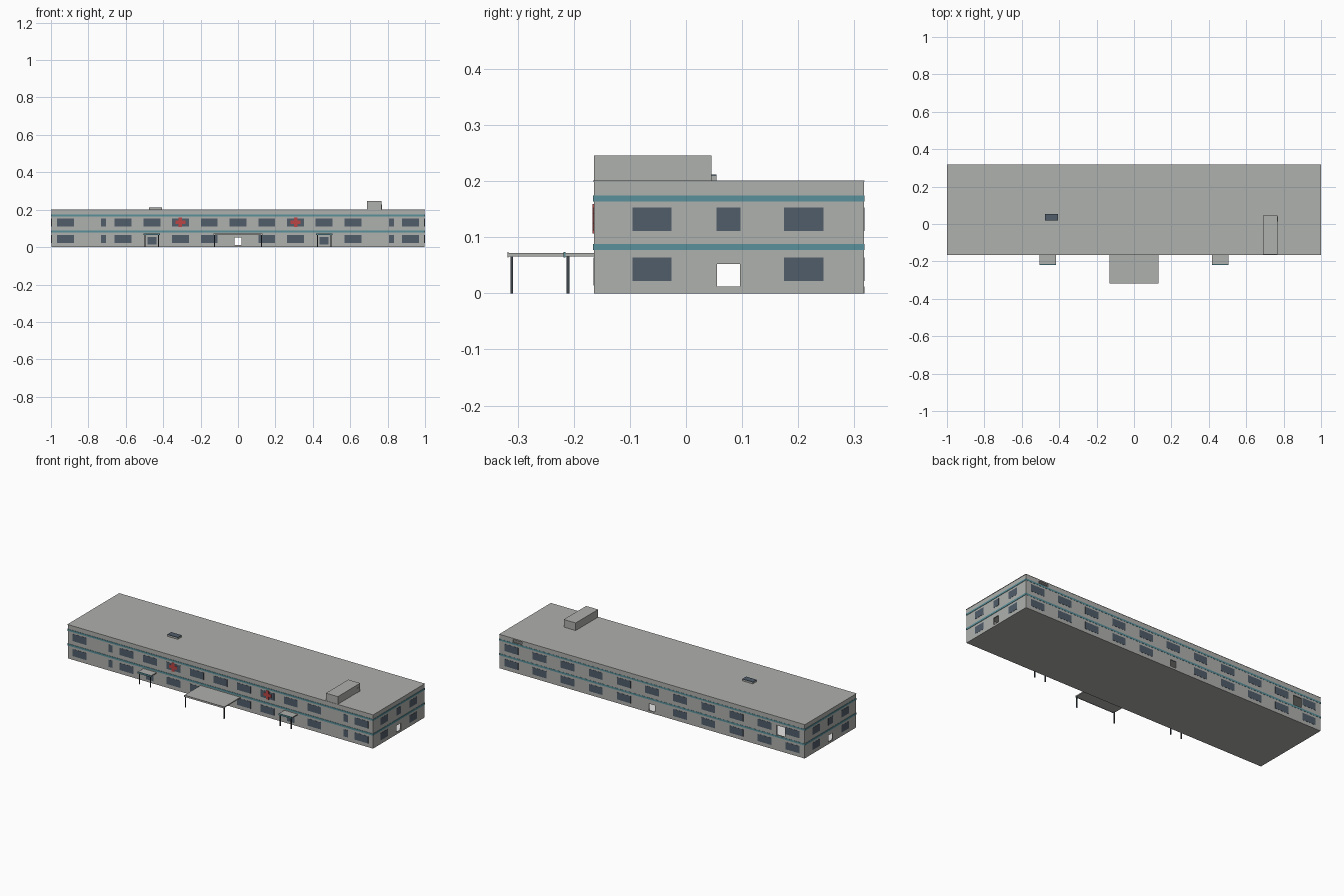
import bpy

if "Cube" in bpy.data.objects:
    bpy.data.objects.remove(bpy.data.objects["Cube"])


def material(name, rgb):
    m = bpy.data.materials.new(name)
    m.diffuse_color = (*rgb, 1)
    m.use_nodes = True
    m.node_tree.nodes["Principled BSDF"].inputs["Base Color"].default_value = m.diffuse_color
    return m


WALL = material("wall grey", (0.43, 0.44, 0.42))
GLASS = material("slate glass", (0.08, 0.11, 0.145))
TEAL = material("teal", (0.10, 0.28, 0.325))
RED = material("red", (0.50, 0.06, 0.06))
DARK = material("dark metal", (0.05, 0.06, 0.075))
WHITE = material("white floor", (0.9, 0.9, 0.9))

X, Y0, Y1, H = 0.998, -0.164, 0.317, 0.20


def boxes(name, mat, spans):
    """One mesh made of axis-aligned boxes (x0, x1, y0, y1, z0, z1)."""
    verts, faces = [], []
    for s in spans:
        n = len(verts)
        verts += [(x, y, z) for x in s[0:2] for y in s[2:4] for z in s[4:6]]
        faces += [[n + i for i in f] for f in (
            (0, 1, 3, 2), (4, 6, 7, 5), (0, 4, 5, 1),
            (2, 3, 7, 6), (0, 2, 6, 4), (1, 5, 7, 3))]
    me = bpy.data.meshes.new(name)
    me.from_pydata(verts, [], faces)
    me.materials.append(mat)
    ob = bpy.data.objects.new(name, me)
    bpy.context.collection.objects.link(ob)
    return ob


def cut(target, cutter):
    cutter.hide_render = True
    cutter.hide_viewport = True
    mod = target.modifiers.new(cutter.name, "BOOLEAN")
    mod.operation = "DIFFERENCE"
    mod.solver = "EXACT"
    mod.object = cutter


# Hollow main block with open doorways
T = 0.006
body = boxes("main_block", WALL, [(-X, X, Y0, Y1, 0, H)])
cut(body, boxes("room_cutter", WALL, [(-X + T, X - T, Y0 + T, Y1 - T, T, H - T)]))
cut(body, boxes("front_back_door_cutter", WALL, [(-0.02, 0.02, -0.3, 0.5, 0.012, 0.052)]))
cut(body, boxes("side_door_cutter", WALL, [(-1.2, 1.2, 0.055, 0.096, 0.012, 0.052)]))
cut(body, boxes("back_opening_cutter", WALL, [
    (-0.87, -0.815, 0.3, 0.4, 0.092, 0.148),
    (0.85, 0.91, 0.3, 0.4, 0.178, 0.193)]))
boxes("interior_floor", WHITE, [(-X + T, X - T, Y0 + T, Y1 - T, T, T + 0.002)])

# Roof edge and the two bands around the building
boxes("roof_slab", WALL, [(-1, 1, Y0 - 0.002, Y1 + 0.001, H - 0.001, H + 0.001)])


def ring(z0, z1):
    a, b, c, t = 1.0, Y0 - 0.002, Y1 + 0.001, 0.004
    return [(-a, a, b, b + t, z0, z1), (-a, a, c - t, c, z0, z1),
            (-a, -a + t, b + t, c - t, z0, z1), (a - t, a, b + t, c - t, z0, z1)]


boxes("teal_bands", TEAL, ring(0.077, 0.088) + ring(0.164, 0.174))

# Windows as thin plates, by wall and storey
LOW, HIGH, P = (0.022, 0.064), (0.111, 0.153), 0.001
front, back, side = [], [], []
for z in (LOW, HIGH):
    for x in [-0.922, 0.922] + [0.1535 * i for i in range(-4, 5)]:
        if z == LOW and any(abs(x - d) < 0.02 for d in (-0.4605, 0, 0.4605)):
            continue
        front.append((x - 0.045, x + 0.045, Y0 - P, Y0 + P, *z))
    for x in (-0.719, 0.82):
        front.append((x - 0.014, x + 0.014, Y0 - P, Y0 + P, *z))
    for i in range(-5, 6):
        x = 0.184 * i
        if z == HIGH or i != 0:
            back.append((x - 0.045, x + 0.045, Y1 - P, Y1 + P, *z))
    for s in (-1, 1):
        spans = [(-0.095, -0.026), (0.175, 0.245)]
        if z == HIGH:
            spans.append((0.054, 0.097))
        for y0, y1 in spans:
            side.append((s * X - P, s * X + P, y0, y1, *z))
boxes("front_windows", GLASS, front)
boxes("back_windows", GLASS, back)
boxes("side_windows", GLASS, side)

# Red plus markers over two upper windows
boxes("plus_markers", RED, [
    (x - w, x + w, Y0 - d, Y0, 0.133 - h, 0.133 + h)
    for x in (-0.308, 0.308)
    for w, h, d in ((0.009, 0.026, 0.003), (0.026, 0.009, 0.0028))])

# Wide central canopy on two posts
boxes("main_canopy", WALL, [(-0.13, 0.13, -0.317, Y0, 0.066, 0.072)])
boxes("main_canopy_fascia", WALL, [(-0.13, 0.13, -0.318, -0.316, 0.064, 0.074)])
boxes("main_canopy_posts", DARK, [
    (x - 0.003, x + 0.003, -0.313, -0.308, 0, 0.066) for x in (-0.126, 0.126)])

# Two small side canopies with posts and glazed doors
for side_name, c in (("left", -0.461), ("right", 0.461)):
    boxes(side_name + "_canopy", WALL, [(c - 0.043, c + 0.043, -0.215, Y0, 0.066, 0.072)])
    boxes(side_name + "_canopy_fascia", TEAL,
          [(c - 0.043, c + 0.043, -0.218, -0.215, 0.064, 0.074)])
    boxes(side_name + "_canopy_posts", DARK, [
        (c + s * 0.036 - 0.003, c + s * 0.036 + 0.003, -0.213, -0.208, 0, 0.066)
        for s in (-1, 1)])
    boxes(side_name + "_door_glass", GLASS,
          [(c - 0.024, c + 0.024, Y0 - P, Y0 + P, 0.014, 0.053)])

# Roof house with its side door, roof hatch, and rear step
boxes("roof_house", WALL, [(0.69, 0.768, Y0, 0.045, H, 0.246)])
boxes("roof_house_door", WALL, [(0.767, 0.77, 0.013, 0.039, H, 0.227)])
boxes("roof_hatch", WALL, [(-0.475, -0.406, 0.018, 0.054, H, 0.209)])
boxes("roof_hatch_glass", GLASS, [(-0.475, -0.406, 0.018, 0.054, 0.209, 0.212)])
boxes("rear_step", WALL, [(-0.03, 0.03, Y1, Y1 + 0.001, 0, 0.012)])
